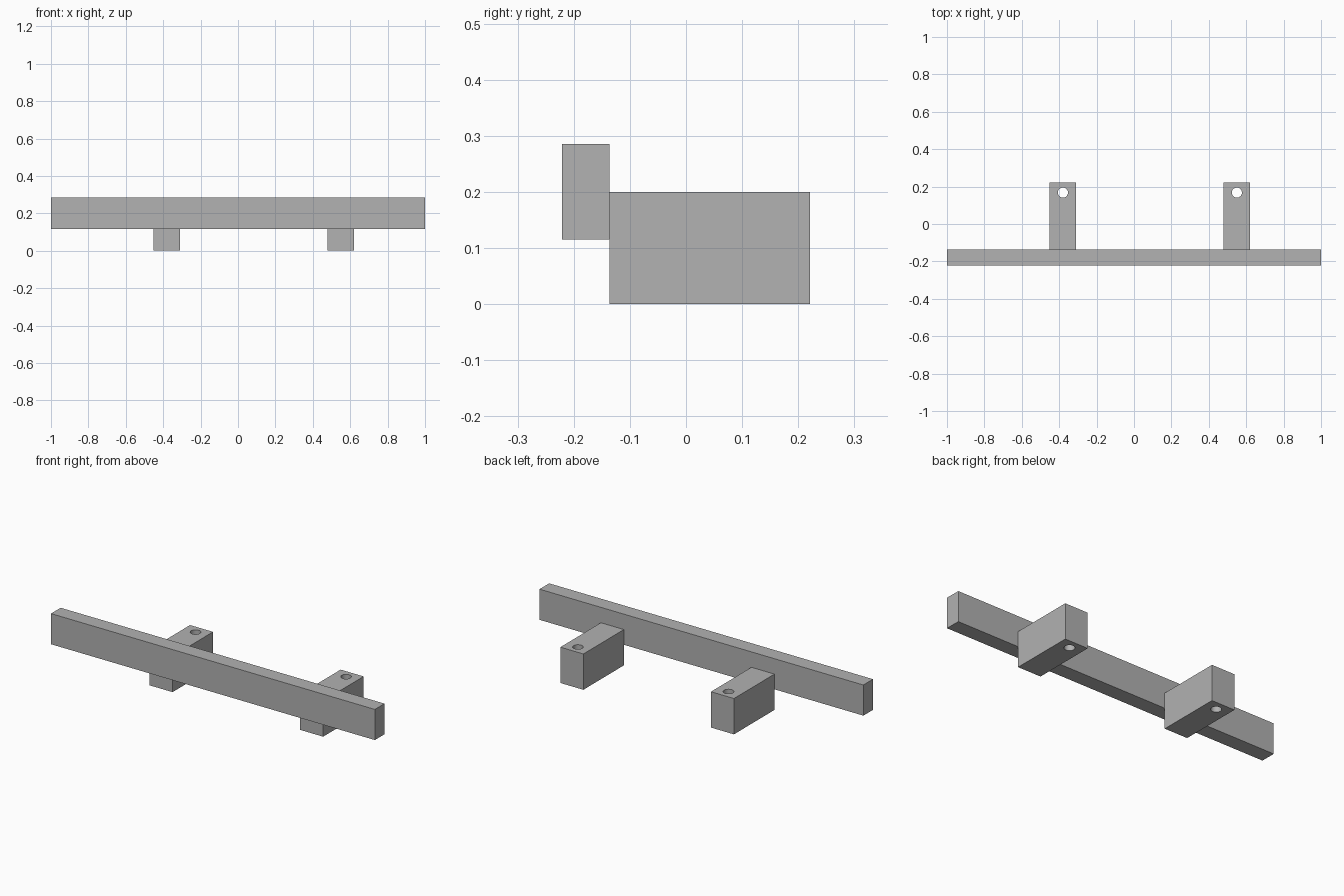
import bpy
import math

if "Cube" in bpy.data.objects:
    bpy.data.objects.remove(bpy.data.objects["Cube"], do_unlink=True)

# Single plain grey material
GREY = (0.445, 0.445, 0.445, 1.0)
grey = bpy.data.materials.new("plain_grey")
grey.use_nodes = True
grey.diffuse_color = GREY
grey.node_tree.nodes["Principled BSDF"].inputs["Base Color"].default_value = GREY


def box(name, low, high):
    """Box spanning two opposite corners."""
    centre = [(a + b) / 2 for a, b in zip(low, high)]
    bpy.ops.mesh.primitive_cube_add(size=1, location=centre)
    obj = bpy.context.object
    obj.name = name
    obj.scale = [b - a for a, b in zip(low, high)]
    bpy.ops.object.transform_apply(location=False, rotation=False, scale=True)
    obj.data.materials.append(grey)
    return obj


def drill(obj, x, y, radius):
    """Bore a vertical through hole."""
    bpy.ops.mesh.primitive_cylinder_add(vertices=32, radius=radius, depth=1, location=(x, y, 0.1))
    cutter = bpy.context.object
    cutter.hide_render = True
    cutter.data.materials.append(grey)
    bpy.ops.object.select_all(action="DESELECT")
    obj.select_set(True)
    bpy.context.view_layer.objects.active = obj
    mod = obj.modifiers.new("hole", "BOOLEAN")
    mod.operation = "DIFFERENCE"
    mod.solver = "EXACT"
    mod.object = cutter
    bpy.ops.object.modifier_apply(modifier=mod.name)
    bpy.data.objects.remove(cutter, do_unlink=True)
    bpy.ops.object.shade_smooth_by_angle(angle=math.radians(30))


FRONT, JOINT, BACK = -0.221, -0.136, 0.221

# Long front rail
box("front_rail", (-1, FRONT, 0.115), (1, JOINT, 0.286))

# Drilled mounting blocks behind the rail
for name, x in (("right_mounting_block", -0.38), ("left_mounting_block", 0.55)):
    block = box(name, (x - 0.071, JOINT, 0), (x + 0.071, BACK, 0.2))
    drill(block, x, 0.168, 0.027)
